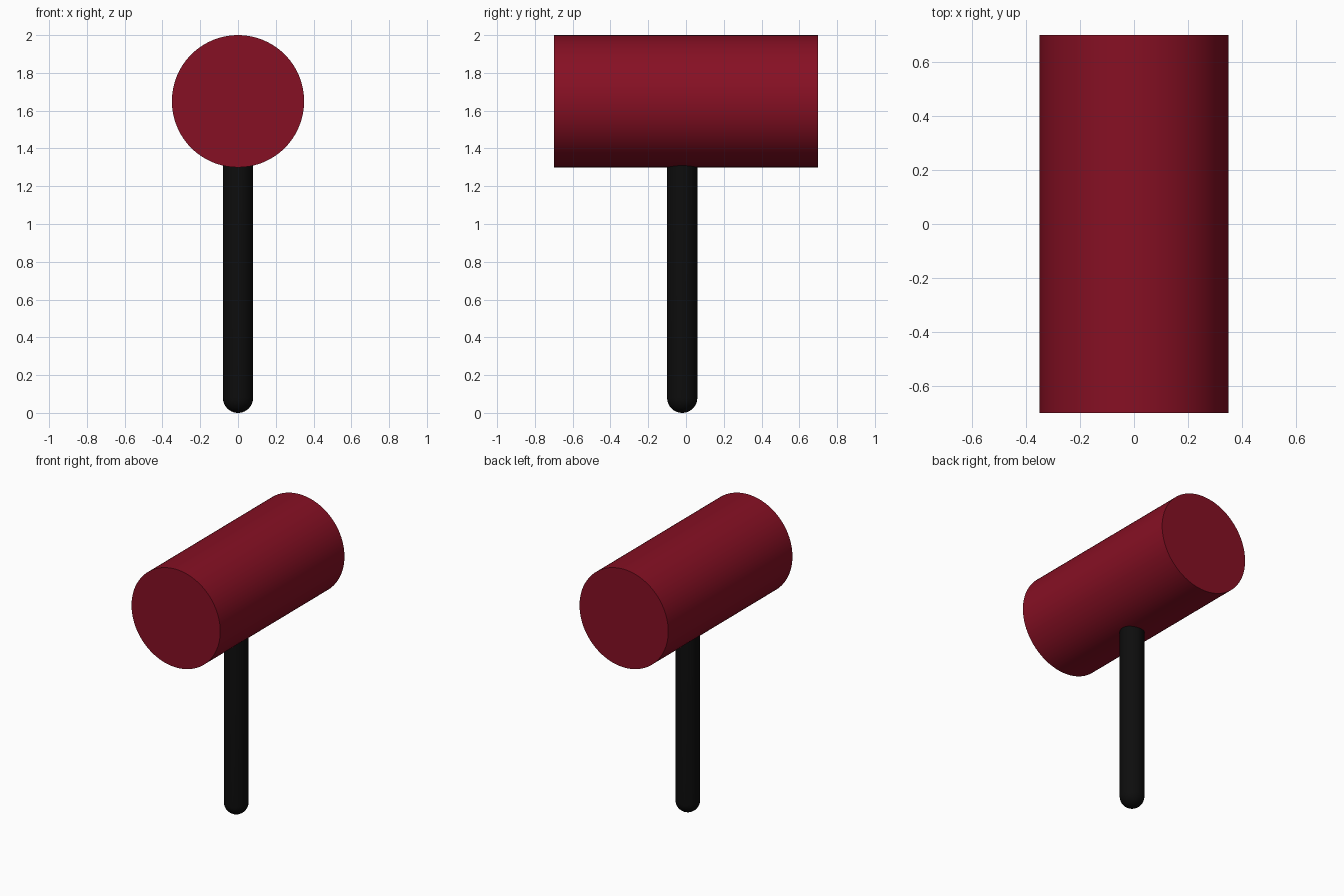
import bpy, math
from mathutils import Matrix

if "Cube" in bpy.data.objects:
    bpy.data.objects.remove(bpy.data.objects["Cube"])


def material(name, color):
    m = bpy.data.materials.new(name)
    m.diffuse_color = (*color, 1)
    m.use_nodes = True
    m.node_tree.nodes["Principled BSDF"].inputs["Base Color"].default_value = m.diffuse_color
    return m


def lathe(name, profile, mat, matrix, segments=64):
    """Revolve a (radius, height) profile around z, then place it."""
    n = len(profile)
    verts, faces, rings = [], [], []
    for r, z in profile:
        if r < 1e-6:
            rings.append([len(verts)] * segments)
            verts.append((0, 0, z))
        else:
            rings.append([len(verts) + i for i in range(segments)])
            verts += [(r * math.cos(math.tau * i / segments),
                       r * math.sin(math.tau * i / segments), z) for i in range(segments)]
    for a, b in zip(rings, rings[1:]):
        for i in range(segments):
            j = (i + 1) % segments
            faces.append(tuple(dict.fromkeys((a[i], a[j], b[j], b[i]))))
    mesh = bpy.data.meshes.new(name)
    mesh.from_pydata(verts, [], faces)
    mesh.transform(matrix)
    mesh.materials.append(mat)
    obj = bpy.data.objects.new(name, mesh)
    bpy.context.collection.objects.link(obj)
    bpy.ops.object.select_all(action='DESELECT')
    obj.select_set(True)
    bpy.context.view_layer.objects.active = obj
    bpy.ops.object.shade_smooth_by_angle(angle=math.radians(35))
    return obj


red = material("dark red", (0.24, 0.005, 0.017))
black = material("black", (0.004, 0.004, 0.004))

# Mallet head: drum lying along y
lathe("mallet_head", [(0, -0.7), (0.35, -0.7), (0.35, 0.7), (0, 0.7)], red,
      Matrix.Translation((0, 0, 1.65)) @ Matrix.Rotation(math.pi / 2, 4, 'X'), 96)

# Handle: rod with a rounded bottom end, its top sunk into the head
R = 0.08
dome = [(R * math.sin(a), R - R * math.cos(a)) for a in (math.pi / 2 * k / 10 for k in range(11))]
lathe("handle", dome + [(R, 1.4), (0, 1.4)], black, Matrix.Translation((0, -0.02, 0)), 48)
